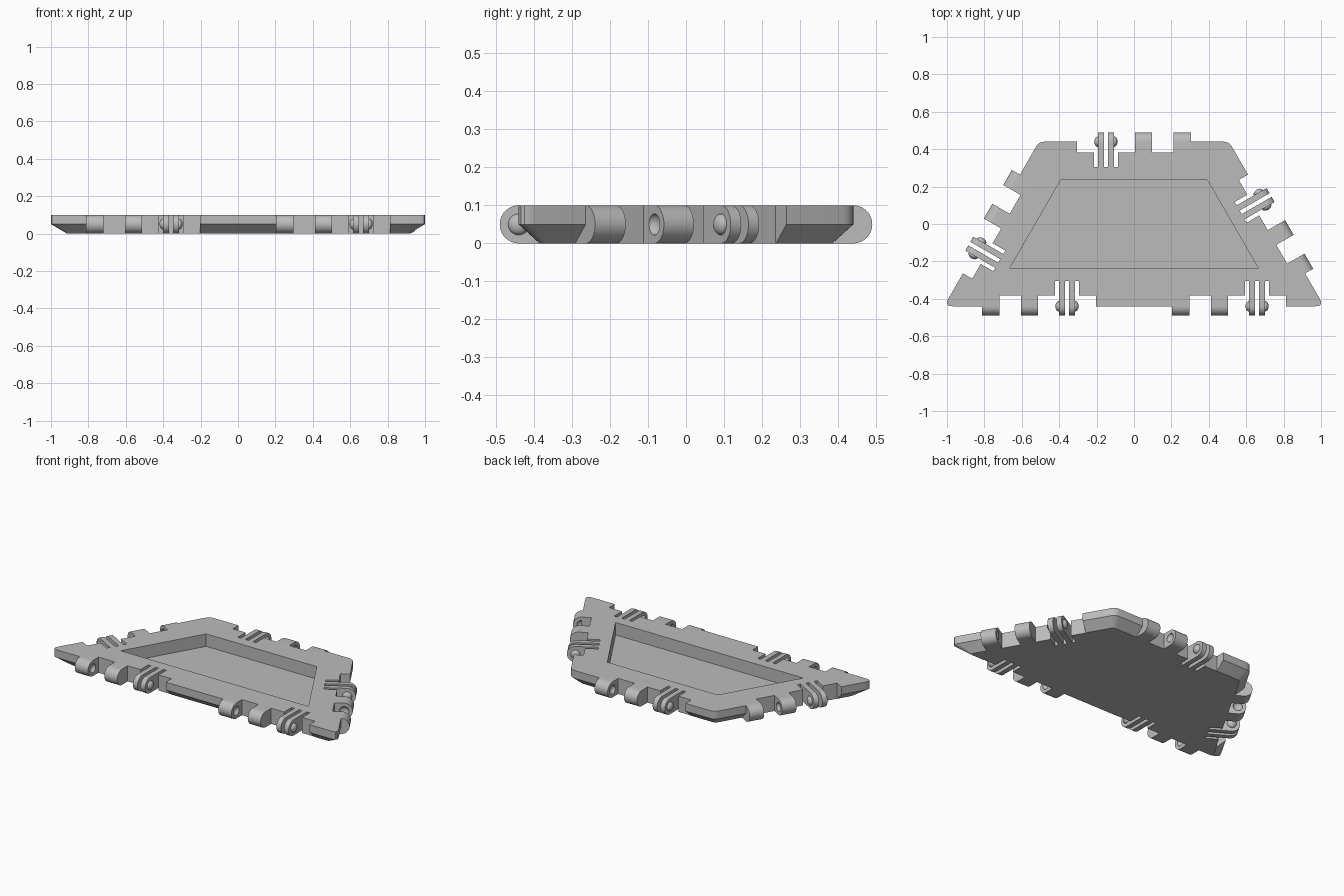
import bpy, bmesh, math
from mathutils import Matrix, Vector

cube = bpy.data.objects.get("Cube")
if cube:
    bpy.data.objects.remove(cube, do_unlink=True)

HALF = 0.44                     # distance from centre line to a hinge axis
SIDE = HALF * 2 / math.sin(math.radians(60))
THICK = 0.1
R = THICK / 2                   # knuckle radius
NOTCH, SLOT = 0.057, 0.135      # depths behind the hinge axis
CLIP = -0.15                    # clip centre along an edge

grey = bpy.data.materials.new("plastic grey")
grey.use_nodes = True
grey.diffuse_color = (0.5, 0.5, 0.5, 1)
grey.node_tree.nodes["Principled BSDF"].inputs["Base Color"].default_value = (0.5, 0.5, 0.5, 1)


def loft(bm, rings):
    """Closed solid through matching rings of points."""
    loops = [[bm.verts.new(p) for p in ring] for ring in rings]
    n = len(loops[0])
    bm.faces.new(loops[0][::-1])
    bm.faces.new(loops[-1])
    for a, b in zip(loops, loops[1:]):
        for i in range(n):
            j = (i + 1) % n
            bm.faces.new((a[i], a[j], b[j], b[i]))


def finish(name, bm):
    bmesh.ops.recalc_face_normals(bm, faces=bm.faces)
    mesh = bpy.data.meshes.new(name)
    bm.to_mesh(mesh)
    bm.free()
    mesh.materials.append(grey)
    obj = bpy.data.objects.new(name, mesh)
    bpy.context.collection.objects.link(obj)
    return obj


def cut(obj, cutter):
    """Subtract the cutter, then discard it."""
    cutter.hide_render = True
    mod = obj.modifiers.new("cut", 'BOOLEAN')
    mod.operation, mod.solver, mod.object = 'DIFFERENCE', 'EXACT', cutter
    deps = bpy.context.evaluated_depsgraph_get()
    mesh = bpy.data.meshes.new_from_object(obj.evaluated_get(deps))
    obj.modifiers.clear()
    obj.data = mesh
    bpy.data.objects.remove(cutter, do_unlink=True)


def trapezoid(inset):
    y = HALF - inset
    width = lambda v: SIDE * 0.75 - v * math.tan(math.radians(30)) - inset / math.cos(math.radians(30))
    return [Vector(p) for p in ((-width(-y), -y), (width(-y), -y), (width(y), y), (-width(y), y))]


def rounded(corners, radii, z, steps=5):
    pts = []
    for i, c in enumerate(corners):
        a = c + (corners[i - 1] - c).normalized() * radii[i]
        b = c + (corners[(i + 1) % 4] - c).normalized() * radii[i]
        for k in range(steps + 1):
            t = k / steps
            p = a * (1 - t) ** 2 + c * 2 * t * (1 - t) + b * t * t
            pts.append((p.x, p.y, z))
    return pts


def frame(x, y, degrees):
    return Matrix.Translation((x, y, 0)) @ Matrix.Rotation(math.radians(degrees), 4, 'Z')


# One hinge module per unit of edge: local x along the edge, local y outward
modules = [frame(0, HALF, 0), frame(SIDE * 0.75, 0, -60), frame(-SIDE * 0.75, 0, 60),
           frame(SIDE / 2, -HALF, 180), frame(-SIDE / 2, -HALF, 180)]

# Base plate with chamfered underside
bm = bmesh.new()
top_r, low_r = [0.047, 0.047, 0.03, 0.03], [0.02] * 4
loft(bm, [rounded(trapezoid(0.055), low_r, 0),
          rounded(trapezoid(0), top_r, R),
          rounded(trapezoid(0), top_r, THICK)])
plate = finish("base_plate", bm)

# Cutter: tray recess plus the notches behind every hinge
bm = bmesh.new()
loft(bm, [[(p.x, p.y, z) for p in trapezoid(0.203)] for z in (0.02, 0.2)])
w, c = 0.305, 0.064
notch = [(-w, 0.1), (-w, -NOTCH), (CLIP - c, -NOTCH), (CLIP - c, -SLOT),
         (CLIP + c, -SLOT), (CLIP + c, -NOTCH), (w, -NOTCH), (w, 0.1)]
for m in modules:
    loft(bm, [[m @ Vector((u, v, z)) for u, v in notch] for z in (-0.1, 0.2)])
cut(plate, finish("notch_cutter", bm))


def lug(bm, m, u0, u1, back, steps=20):
    """Round-ended bar from the plate to the hinge axis."""
    prof = [(-back, THICK), (-back, 0)]
    for k in range(steps + 1):
        a = math.pi * (k / steps - 0.5)
        prof.append((R * math.cos(a), R + R * math.sin(a)))
    loft(bm, [[m @ Vector((u, v, z)) for v, z in prof] for u in (u0, u1)])


def button(bm, m, u):
    """Flattened ball on the hinge axis."""
    scale = Matrix.Diagonal((0.019, 0.028, 0.028, 1))
    bmesh.ops.create_uvsphere(bm, u_segments=24, v_segments=12, radius=1,
                              matrix=m @ Matrix.Translation((u, 0, R)) @ scale)


# Knuckles with sockets, sprung clip prongs, and their buttons
knuckles, sockets, prongs, buttons = (bmesh.new() for _ in range(4))
for m in modules:
    lug(knuckles, m, 0.005, 0.096, NOTCH)
    lug(knuckles, m, 0.212, w, NOTCH)
    button(sockets, m, 0.096)
    button(sockets, m, 0.212)
    for s in (-1, 1):
        lug(prongs, m, CLIP + s * 0.011, CLIP + s * 0.043, SLOT)
        button(buttons, m, CLIP + s * 0.043)
hinge_knuckles = finish("hinge_knuckles", knuckles)
cut(hinge_knuckles, finish("socket_cutter", sockets))
parts = [plate, hinge_knuckles, finish("clip_prongs", prongs), finish("clip_buttons", buttons)]

# Smooth the round surfaces and keep hard edges
bpy.ops.object.select_all(action='DESELECT')
for obj in parts:
    obj.select_set(True)
bpy.context.view_layer.objects.active = plate
bpy.ops.object.shade_smooth_by_angle(angle=math.radians(30))
